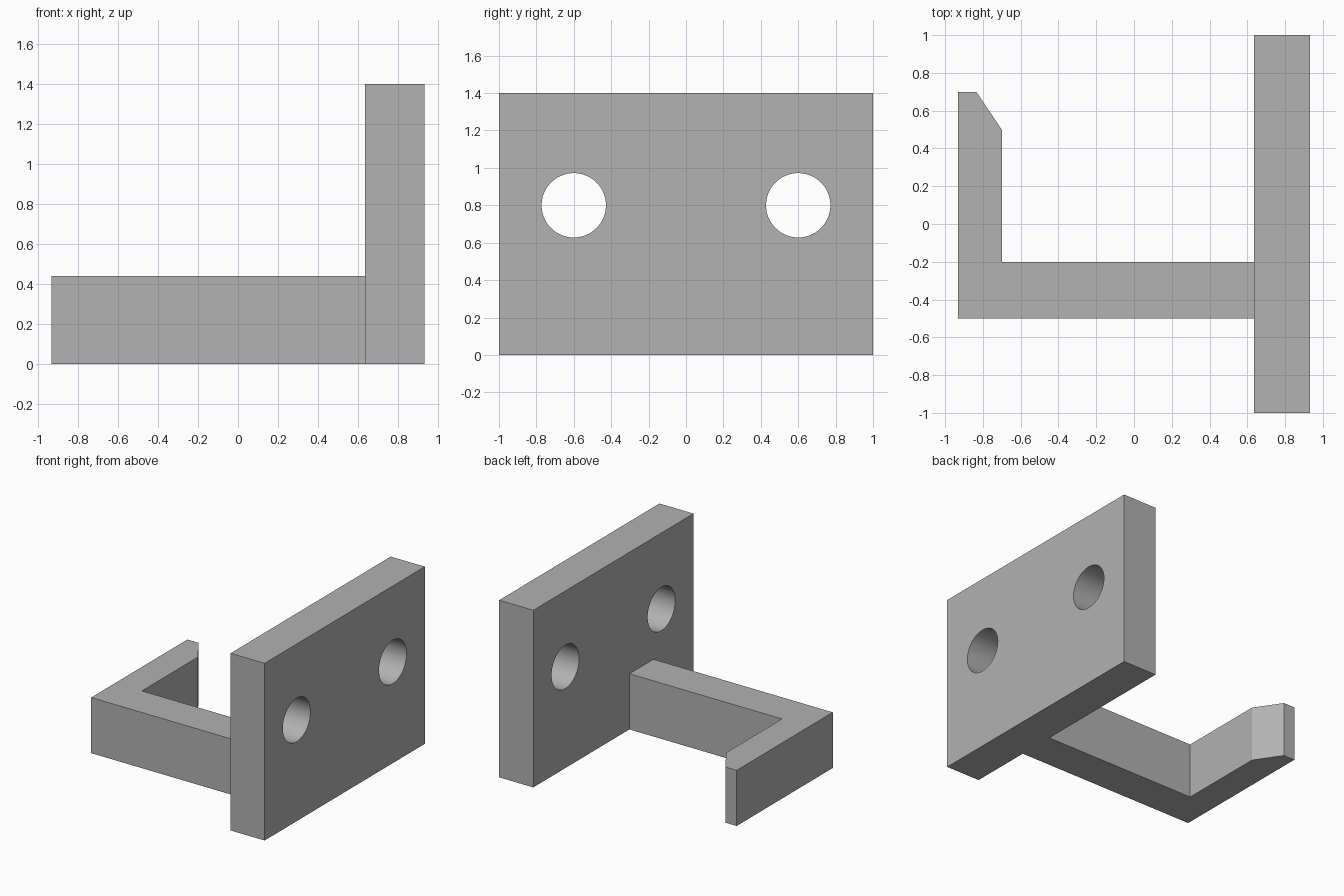
import bpy
import bmesh
from math import pi, radians

cube = bpy.data.objects.get("Cube")
if cube:
    bpy.data.objects.remove(cube, do_unlink=True)

grey = bpy.data.materials.new("plain grey")
grey.use_nodes = True
grey.diffuse_color = (0.445, 0.445, 0.445, 1)
grey.node_tree.nodes["Principled BSDF"].inputs["Base Color"].default_value = grey.diffuse_color


def extrude_outline(name, outline, height):
    """Stand a prism with the given plan outline on the ground."""
    bm = bmesh.new()
    base = bm.faces.new([bm.verts.new((x, y, 0)) for x, y in outline])
    grown = bmesh.ops.extrude_face_region(bm, geom=[base])
    top = [v for v in grown["geom"] if isinstance(v, bmesh.types.BMVert)]
    bmesh.ops.translate(bm, verts=top, vec=(0, 0, height))
    bmesh.ops.recalc_face_normals(bm, faces=bm.faces)
    mesh = bpy.data.meshes.new(name)
    bm.to_mesh(mesh)
    bm.free()
    mesh.materials.append(grey)
    obj = bpy.data.objects.new(name, mesh)
    bpy.context.collection.objects.link(obj)
    return obj


INNER, OUTER = 0.635, 0.933

# Mounting plate
plate = extrude_outline(
    "mounting_plate", [(INNER, -1), (OUTER, -1), (OUTER, 1), (INNER, 1)], 1.4)

# Two screw holes through the plate
for y in (-0.6, 0.6):
    bpy.ops.mesh.primitive_cylinder_add(
        vertices=64, radius=0.172, depth=1,
        location=((INNER + OUTER) / 2, y, 0.8), rotation=(0, pi / 2, 0))
    cutter = bpy.context.object
    cutter.name = "screw_hole_cutter"
    cutter.hide_render = True
    cutter.data.materials.append(grey)
    cut = plate.modifiers.new("screw_hole", "BOOLEAN")
    cut.operation = "DIFFERENCE"
    cut.solver = "EXACT"
    cut.object = cutter
    bpy.context.view_layer.objects.active = plate
    bpy.ops.object.modifier_apply(modifier=cut.name)
    bpy.data.objects.remove(cutter, do_unlink=True)

bpy.ops.object.select_all(action="DESELECT")
plate.select_set(True)
bpy.context.view_layer.objects.active = plate
bpy.ops.object.shade_smooth_by_angle(angle=radians(30))

# Hook arm with its bevelled return tip
extrude_outline(
    "hook_arm",
    [(INNER, -0.5), (INNER, -0.2), (-0.7, -0.2), (-0.7, 0.5),
     (-0.835, 0.7), (-OUTER, 0.7), (-OUTER, -0.5)],
    0.44)
